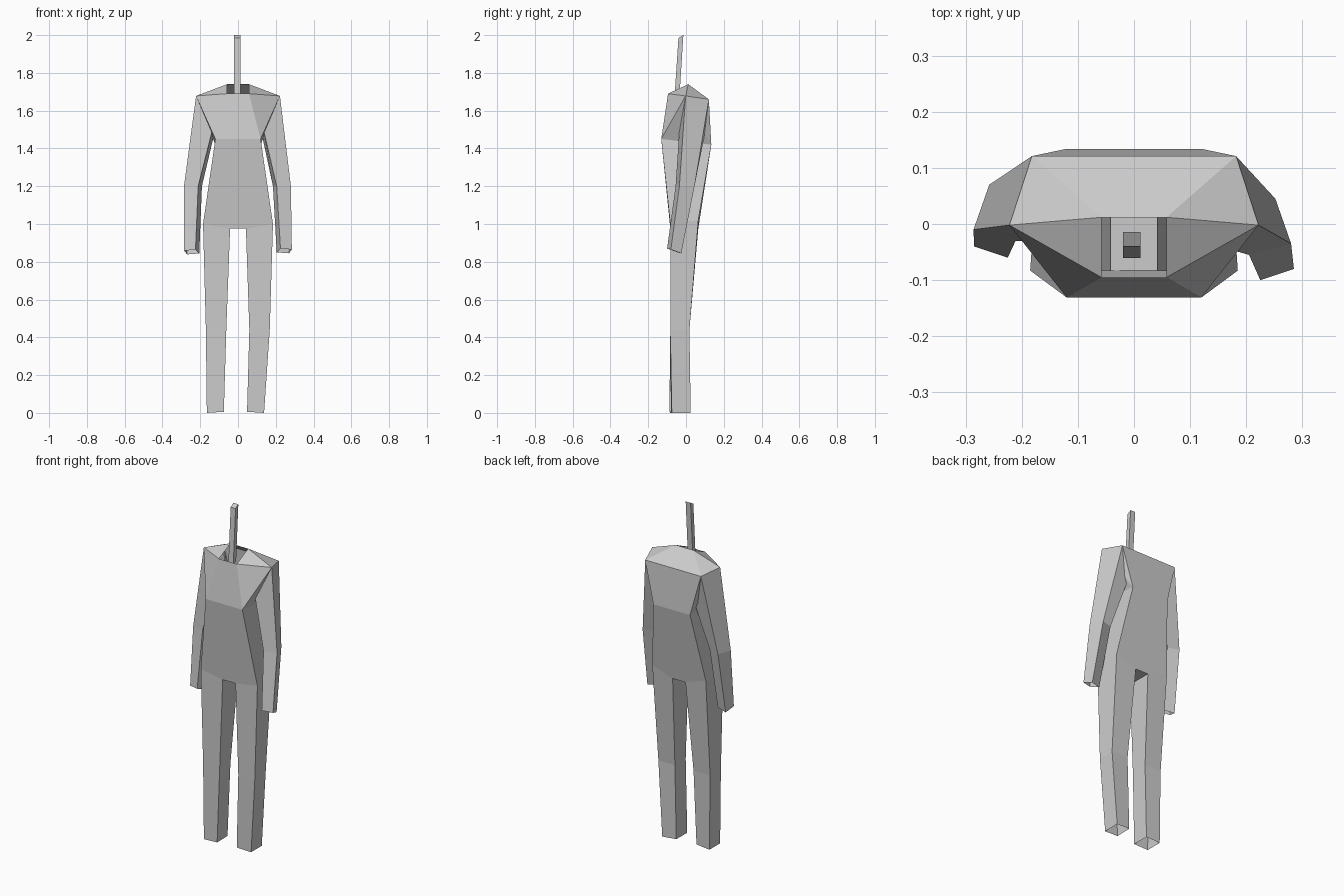
import bpy

cube = bpy.data.objects.get("Cube")
if cube:
    bpy.data.objects.remove(cube)

grey = bpy.data.materials.new("plain_grey")
grey.use_nodes = True
COLOUR = (0.6, 0.6, 0.6, 1)
grey.diffuse_color = COLOUR
grey.node_tree.nodes["Principled BSDF"].inputs["Base Color"].default_value = COLOUR


def make_object(name, verts, faces):
    mesh = bpy.data.meshes.new(name)
    mesh.from_pydata(verts, [], faces)
    mesh.materials.append(grey)
    obj = bpy.data.objects.new(name, mesh)
    bpy.context.collection.objects.link(obj)
    return obj


def tube(name, rings, side=1, cap_end=False):
    """Four-sided open tube through rings running downwards."""
    verts = [(x * side, y, z) for ring in rings for x, y, z in ring]
    faces = []
    for r in range(len(rings) - 1):
        for i in range(4):
            a, b = r * 4 + i, r * 4 + (i + 1) % 4
            faces.append((a, a + 4, b + 4, b))
    if cap_end:
        faces.append(tuple(len(verts) - 1 - i for i in range(4)))
    if side < 0:
        faces = [f[::-1] for f in faces]
    return make_object(name, verts, faces)


def shift(ring, dx, dy, dz=0):
    return [(x + dx, y + dy, z + dz) for x, y, z in ring]


# Torso: named corners of one half, mirrored; open at the neck and leg tops
half = {
    "collar_front": (0.058, -0.095, 1.69),
    "collar_back": (0.058, 0.012, 1.74),
    "shoulder": (0.222, -0.002, 1.678),
    "blade": (0.182, 0.121, 1.66),
    "chest": (0.12, -0.131, 1.45),
    "back": (0.12, 0.134, 1.42),
    "hip_front": (0.185, -0.083, 1.0),
    "hip_back": (0.175, 0.065, 1.02),
    "crotch_front": (0.042, -0.083, 0.975),
    "crotch_back": (0.042, 0.065, 0.975),
}
names = list(half)
verts = list(half.values()) + [(-x, y, z) for x, y, z in half.values()]
L = {n: i for i, n in enumerate(names)}
R = {n: i + len(names) for i, n in enumerate(names)}
faces = []
side_faces = (
    ("collar_front", "chest", "shoulder"),
    ("collar_front", "shoulder", "collar_back"),
    ("collar_back", "shoulder", "blade"),
    ("shoulder", "chest", "back"),
    ("shoulder", "back", "blade"),
    ("chest", "hip_front", "hip_back", "back"),
)
for f in side_faces:
    faces.append([L[n] for n in f])
    faces.append([R[n] for n in reversed(f)])
for top, low in (("collar_front", "chest"), ("blade", "collar_back"),
                 ("back", "blade"), ("crotch_front", "crotch_back")):
    faces.append((R[top], R[low], L[low], L[top]))
for a, h, c in (("chest", "hip_front", "crotch_front"), ("back", "hip_back", "crotch_back")):
    f = (R[a], R[h], R[c], L[c], L[h], L[a])
    faces.append(f if a == "chest" else f[::-1])
make_object("torso", verts, faces)

# Arms: the right one hangs a little further back
shoulder_ring = [half["shoulder"], (0.135, -0.035, 1.5), (0.125, 0.1, 1.48), half["blade"]]
elbow = [(0.28, -0.035, 1.2), (0.205, -0.055, 1.2), (0.185, 0.025, 1.2), (0.252, 0.045, 1.2)]
wrist = [(0.285, -0.08, 0.865), (0.225, -0.1, 0.87), (0.205, -0.045, 0.85), (0.27, -0.025, 0.845)]
tube("left_arm", [shoulder_ring, elbow, wrist])
tube("right_arm", [shoulder_ring, shift(elbow, 0.006, 0.025), shift(wrist, 0, 0.04, -0.006)], -1)

# Legs: the right foot stands a little further out
hip_ring = [half[n] for n in ("hip_front", "crotch_front", "crotch_back", "hip_back")]
knee = [(0.168, -0.083, 0.44), (0.06, -0.083, 0.44), (0.06, 0.018, 0.44), (0.168, 0.018, 0.44)]
ankle = [(0.138, -0.075, 0), (0.048, -0.08, 0.006), (0.05, 0.02, 0.006), (0.138, 0.025, 0)]
tube("left_leg", [hip_ring, knee, ankle])
tube("right_leg", [hip_ring, shift(knee, 0.002, 0), shift(ankle, 0.027, -0.008)], -1)

# Neck post leaning back, with a slanted tip
low = [(0.012, -0.061, 1.67), (-0.02, -0.061, 1.67), (-0.02, -0.035, 1.67), (0.012, -0.035, 1.67)]
high = [(0.012, -0.04, 1.985), (-0.02, -0.04, 1.985), (-0.02, -0.014, 2), (0.012, -0.014, 2)]
post = tube("neck_post", [low, high], cap_end=True)
post.data.flip_normals()
